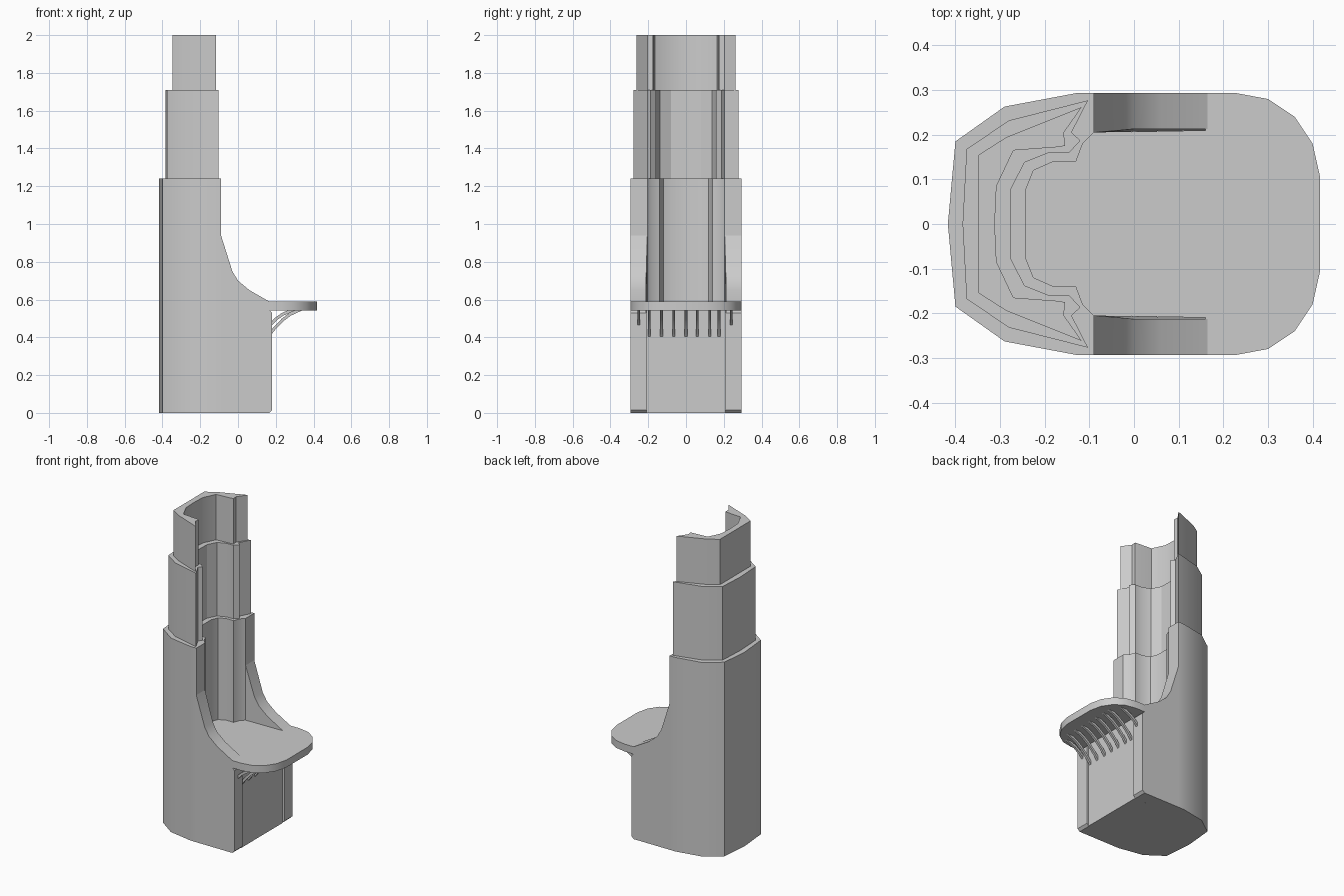
import bpy, bmesh

if "Cube" in bpy.data.objects:
    bpy.data.objects.remove(bpy.data.objects["Cube"])


def finish(name, bm):
    bmesh.ops.recalc_face_normals(bm, faces=bm.faces)
    me = bpy.data.meshes.new(name)
    bm.to_mesh(me)
    bm.free()
    ob = bpy.data.objects.new(name, me)
    bpy.context.collection.objects.link(ob)
    bpy.ops.object.select_all(action='DESELECT')
    bpy.context.view_layer.objects.active = ob
    ob.select_set(True)
    bpy.ops.object.shade_smooth_by_angle(angle=0.45)
    return ob


def loft(name, a, b):
    """Closed solid between two matching 3D outlines."""
    bm = bmesh.new()
    va = [bm.verts.new(p) for p in a]
    vb = [bm.verts.new(p) for p in b]
    n = len(va)
    bm.faces.new(va)
    bm.faces.new(vb[::-1])
    for i in range(n):
        j = (i + 1) % n
        bm.faces.new((va[i], vb[i], vb[j], va[j]))
    return finish(name, bm)


def prism(name, outline, z0, z1):
    return loft(name, [(x, y, z0) for x, y in outline], [(x, y, z1) for x, y in outline])


def flip(points):
    return [(x, -y) for x, y in reversed(points)]


def shell(name, outer, inner, z0, z1):
    """C-shaped wall; half outlines run from the centre line to the front tip."""
    half = outer + inner[::-1]          # back centre -> tip -> inner centre
    full = half + flip(half)[1:-1]
    prism(name, full, z0, z1)


# stepped tower back, each tier narrower than the one below
inner1 = [(-0.243, 0), (-0.243, 0.075), (-0.225, 0.12), (-0.18, 0.14),
          (-0.13, 0.14), (-0.115, 0.18), (-0.09, 0.205)]
shell("lower_tier", [(-0.417, 0), (-0.40, 0.185), (-0.29, 0.263), (-0.13, 0.293), (-0.09, 0.293)],
      inner1, 0, 1.24)
shell("middle_tier", [(-0.384, 0), (-0.375, 0.168), (-0.28, 0.232), (-0.103, 0.277)],
      [(-0.277, 0), (-0.275, 0.08), (-0.245, 0.138), (-0.19, 0.16), (-0.145, 0.16),
       (-0.12, 0.187), (-0.14, 0.205)], 1.24, 1.71)
shell("upper_tier", [(-0.348, 0), (-0.348, 0.155), (-0.285, 0.195), (-0.117, 0.262)],
      [(-0.312, 0), (-0.308, 0.085), (-0.27, 0.165), (-0.175, 0.172),
       (-0.155, 0.175), (-0.157, 0.205)], 1.71, 2.0)

# solid block under the seat
core = inner1[1:] + [(0.168, 0.21)]
prism("base_core", core + flip(core), 0, 0.59)

# side walls sweeping down from the back into armrests: x, z, inner y
arm = [(-0.09, 0, 0.205), (0.165, 0, 0.21), (0.18, 0.015, 0.21), (0.18, 0.53, 0.21),
       (0.165, 0.545, 0.213), (0.165, 0.59, 0.213), (0.06, 0.65, 0.213), (0.0, 0.70, 0.213),
       (-0.03, 0.75, 0.21), (-0.09, 0.94, 0.205)]
for side, s in (("left", 1), ("right", -1)):
    loft("armrest_" + side, [(x, s * y, z) for x, z, y in arm], [(x, s * 0.293, z) for x, z, y in arm])

# overhanging rounded seat slab
rim = [(0.16, 0.293), (0.23, 0.293), (0.30, 0.28), (0.36, 0.24), (0.40, 0.18), (0.417, 0.105)]
prism("seat", rim + flip(rim), 0.543, 0.59)

# curved ribs bracing the seat underside
for i, y in enumerate((-0.25, -0.195, -0.13, -0.065, 0, 0.06, 0.125, 0.175, 0.24)):
    if abs(y) > 0.22:
        path = [(0.178, 0.462), (0.205, 0.49), (0.24, 0.515), (0.31, 0.545)]
    else:
        path = [(0.165, 0.40), (0.195, 0.438), (0.24, 0.485), (0.28, 0.515), (0.345, 0.545)]
    # thicken the path into a thin curved strip
    strip = path + [(x - 0.008, z + 0.014) for x, z in reversed(path)]
    loft("seat_rib_%d" % (i + 1), [(x, y - 0.007, z) for x, z in strip],
         [(x, y + 0.007, z) for x, z in strip])
